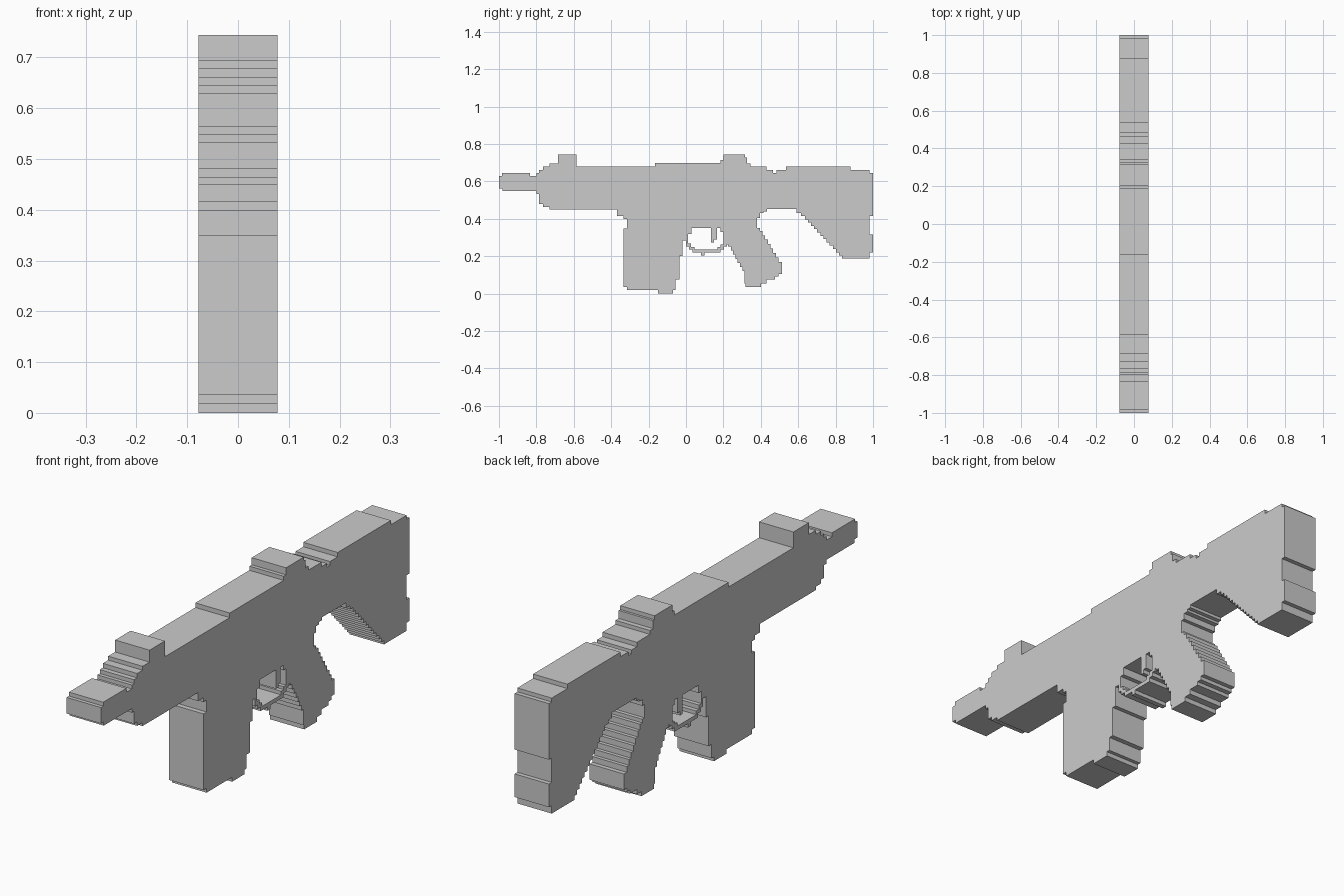
import bpy, bmesh

HALF = 0.078  # half thickness in x


def slope(a, b, n):
    """Evenly spaced stair points from a (exclusive) to b."""
    return [(a[0] + (b[0] - a[0]) * i / n, a[1] + (b[1] - a[1]) * i / n)
            for i in range(1, n + 1)]


def stepped(points):
    """Square outline: move in y first, then in z, to reach each point."""
    out = []
    for i, (y, z) in enumerate(points):
        for p in ((y, points[i - 1][1]), (y, z)):
            if not out or p != out[-1]:
                out.append(p)
    return out[:-1] if out[0] == out[-1] else out


def slab(name, points):
    """Extrude a stepped side profile across the full thickness."""
    bm = bmesh.new()
    face = bm.faces.new([bm.verts.new((-HALF, y, z)) for y, z in stepped(points)])
    ext = bmesh.ops.extrude_face_region(bm, geom=[face])
    moved = [v for v in ext["geom"] if isinstance(v, bmesh.types.BMVert)]
    bmesh.ops.translate(bm, vec=(2 * HALF, 0, 0), verts=moved)
    bmesh.ops.recalc_face_normals(bm, faces=bm.faces)
    mesh = bpy.data.meshes.new(name)
    bm.to_mesh(mesh)
    bm.free()
    obj = bpy.data.objects.new(name, mesh)
    bpy.context.collection.objects.link(obj)
    return obj


# Barrel tip, front sight, top rail and rear sight
top = [(-1, .629), (-.985, .645), (-.835, .629), (-.80, .645), (-.785, .661),
       (-.765, .679), (-.73, .695), (-.685, .744), (-.585, .679), (-.165, .698),
       (.185, .715), (.2, .744), (.315, .728), (.325, .695), (.345, .679),
       (.43, .661), (.465, .645), (.485, .661), (.535, .679)]

# Shoulder stock with its sloping underside
stock = [(.88, .661), (.982, .645), (1, .415), (.982, .315), (1, .22), (.982, .187),
         (.835, .203), *slope((.835, .203), (.635, .415), 12),
         (.615, .43), (.59, .452)]

# Pistol grip, back edge down and front edge up
grip = [(.432, .44), (.415, .43), (.395, .405), (.38, .35), (.395, .335),
        *slope((.395, .335), (.495, .17), 7), (.513, .105), (.495, .09),
        (.475, .075), (.43, .055), (.4, .036), (.318, .055), (.313, .12),
        *slope((.313, .12), (.24, .252), 6), (.225, .262)]

# Roof of the trigger opening
opening = [(.2, .33), (.185, .35), (.03, .318), (.012, .285)]

# Magazine
magazine = [(-.018, .2), (-.035, .075), (-.055, .018), (-.07, 0), (-.15, .018),
            (-.315, .036), (-.335, .349), (-.315, .398), (-.335, .415), (-.37, .45)]

# Fore-end underside back to the barrel
fore_end = [(-.73, .464), (-.765, .48), (-.785, .532), (-.80, .548), (-.982, .563)]

slab("body", top + stock + grip + opening + magazine + fore_end)

# Trigger guard loop: outer edge, then inner edge
slab("trigger_guard", [(0, .285), (0, .252), (.015, .236), (.035, .219), (.08, .203),
                       (.1, .219), (.185, .236), (.203, .252), (.22, .262),
                       (.185, .25), (.168, .235), (.045, .25), (.028, .268),
                       (.012, .285)])

# Trigger
slab("trigger", [(.135, .35), (.135, .272), (.15, .288), (.165, .35)])
